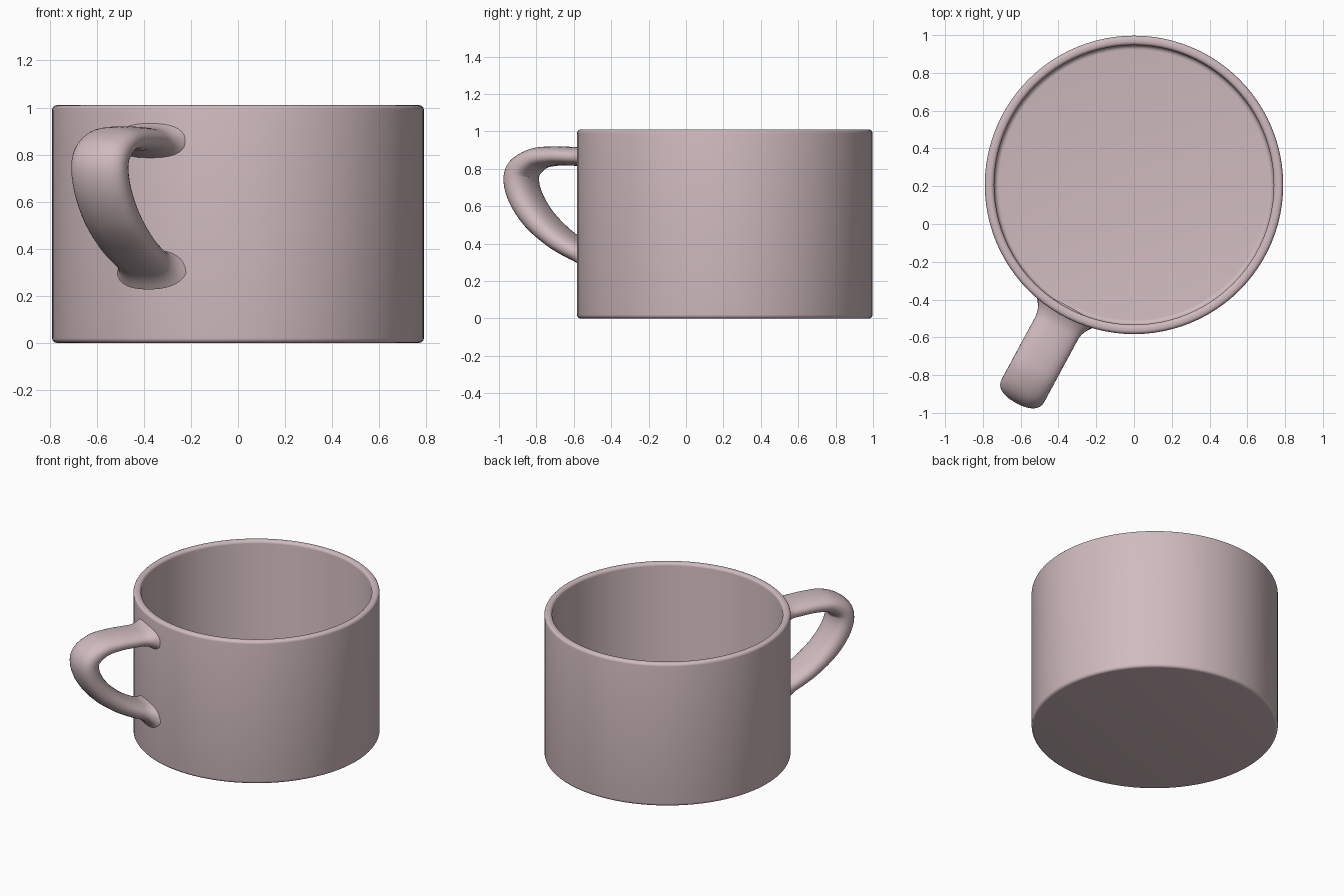
import bpy, bmesh, math
from mathutils import Vector

if "Cube" in bpy.data.objects:
    bpy.data.objects.remove(bpy.data.objects["Cube"])

CY, R, H = 0.207, 0.79, 1.01          # cup centre, outer radius, height

mat = bpy.data.materials.new("dusty_pink_ceramic")
mat.diffuse_color = (0.63, 0.495, 0.52, 1)
mat.use_nodes = True
mat.node_tree.nodes["Principled BSDF"].inputs["Base Color"].default_value = mat.diffuse_color


def finish(bm, name, angle):
    bmesh.ops.remove_doubles(bm, verts=bm.verts, dist=1e-5)
    bmesh.ops.recalc_face_normals(bm, faces=bm.faces)
    me = bpy.data.meshes.new(name)
    bm.to_mesh(me)
    bm.free()
    me.materials.append(mat)
    ob = bpy.data.objects.new(name, me)
    bpy.context.collection.objects.link(ob)
    bpy.ops.object.select_all(action='DESELECT')
    ob.select_set(True)
    bpy.context.view_layer.objects.active = ob
    bpy.ops.object.shade_smooth_by_angle(angle=math.radians(angle))
    return ob


def arc(cx, cz, r, a0, a1, n=5):
    """Points on an arc, angles in degrees."""
    return [(cx + r * math.cos(math.radians(a0 + (a1 - a0) * i / n)),
             cz + r * math.sin(math.radians(a0 + (a1 - a0) * i / n))) for i in range(n + 1)]


# Cup body: lathed profile with rounded foot, rim and inner floor
profile = [(0, 0)]
profile += arc(R - 0.02, 0.02, 0.02, -90, 0)
profile += arc(R - 0.02, H - 0.02, 0.02, 0, 90)
profile += arc(0.76, H - 0.02, 0.02, 90, 180)
profile += arc(0.715, 0.075, 0.025, 0, -90)
profile += [(0, 0.05)]
bm = bmesh.new()
vs = [bm.verts.new((r, CY, z)) for r, z in profile]
es = [bm.edges.new(p) for p in zip(vs, vs[1:])]
bmesh.ops.spin(bm, geom=vs + es, cent=(0, CY, 0), axis=(0, 0, 1),
               angle=math.tau, steps=96, use_merge=True)
finish(bm, "cup_body", 40)

# Handle: oval section swept along a curve, flared where it joins the wall
# path points: radius from the cup axis, height, half thickness
path = [(0.765, 0.86, 0.05), (0.90, 0.866, 0.05), (1.03, 0.868, 0.052), (1.145, 0.85, 0.06),
        (1.23, 0.78, 0.075), (1.22, 0.67, 0.075), (1.14, 0.545, 0.07), (1.02, 0.44, 0.062),
        (0.90, 0.37, 0.057), (0.765, 0.315, 0.055)]
pts = [Vector(p) for p in path]
ext = [2 * pts[0] - pts[1]] + pts + [2 * pts[-1] - pts[-2]]
samples = []
STEPS = 8
for i in range(1, len(ext) - 2):
    p0, p1, p2, p3 = ext[i - 1:i + 3]
    for k in range(STEPS):
        t = k / STEPS
        samples.append(0.5 * (2 * p1 + (p2 - p0) * t + (2 * p0 - 5 * p1 + 4 * p2 - p3) * t * t
                              + (3 * p1 - p0 - 3 * p2 + p3) * t ** 3))
samples.append(pts[-1])

out = Vector((-0.475, -0.88, 0)).normalized()      # direction the handle points
side = Vector((-out.y, out.x, 0))
up = Vector((0, 0, 1))
bm = bmesh.new()
rings, N = [], 32
for i, s in enumerate(samples):
    a, b = samples[max(i - 1, 0)], samples[min(i + 1, len(samples) - 1)]
    tan = (out * (b.x - a.x) + up * (b.y - a.y)).normalized()
    nrm = tan.cross(side)
    flare = 0.04 * max(0, 1 - (s.x - 0.765) / 0.1) ** 2
    centre = Vector((0, CY, 0)) + out * s.x + up * s.y
    ring = []
    for k in range(N):
        c, d = math.cos(math.tau * k / N), math.sin(math.tau * k / N)
        u = math.copysign(abs(c) ** 0.85, c) * (0.128 + flare)
        v = math.copysign(abs(d) ** 0.85, d) * (s.z + flare)
        ring.append(bm.verts.new(centre + side * u + nrm * v))
    rings.append(ring)
for r0, r1 in zip(rings, rings[1:]):
    for k in range(N):
        bm.faces.new((r0[k], r0[(k + 1) % N], r1[(k + 1) % N], r1[k]))
bm.faces.new(rings[0])
bm.faces.new(rings[-1])
finish(bm, "handle", 60)
